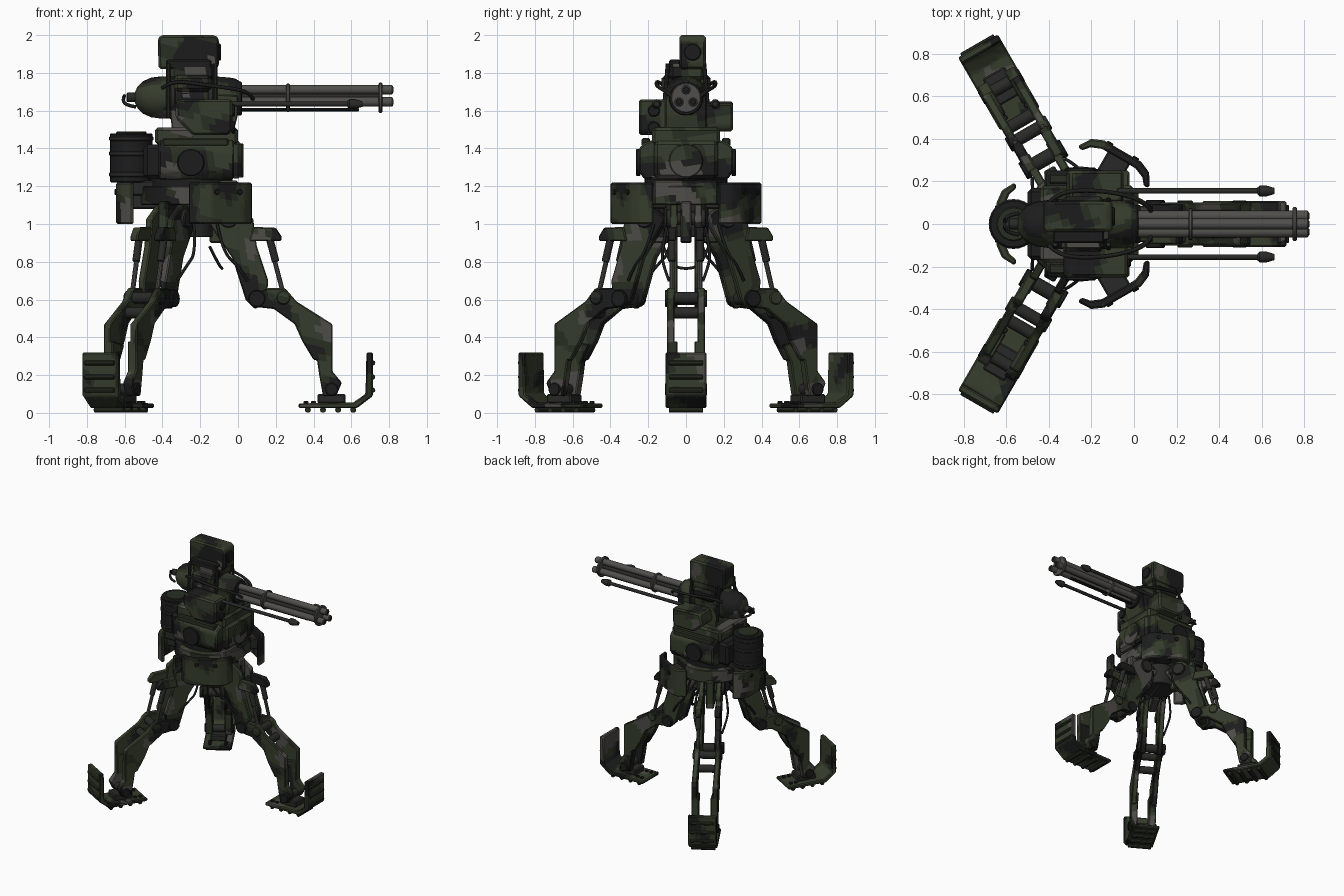
import bpy, bmesh, math
from mathutils import Vector, Matrix, noise

if "Cube" in bpy.data.objects:
    bpy.data.objects.remove(bpy.data.objects["Cube"])

PAL = {"matte black": (0.012, 0.012, 0.012), "camo green": (0.036, 0.046, 0.025),
       "camo grey": (0.075, 0.072, 0.064), "dark green": (0.022, 0.028, 0.016),
       "barrel metal": (0.08, 0.078, 0.072), "dark metal": (0.022, 0.022, 0.021)}
MATS = {}
for n, c in PAL.items():
    MATS[n] = bpy.data.materials.new(n)
    MATS[n].diffuse_color = (*c, 1)
K, G, A, D, B, S = PAL.keys()
CAMO = "camo"
M = Matrix.Identity(4)          # current placement, changed while building legs


def finish(name, bm, mat, bevel=0.0, bias=0.0):
    bmesh.ops.recalc_face_normals(bm, faces=bm.faces)
    if bevel:
        es = [e for e in bm.edges if len(e.link_faces) == 2 and e.calc_face_angle(0) > 0.6]
        bmesh.ops.bevel(bm, geom=es, offset=bevel, segments=1, affect='EDGES', clamp_overlap=True)
    bm.transform(M)
    names = [mat]
    for f in bm.faces:
        f.smooth = True
    if mat == CAMO:             # cut into skewed cells, then colour the cells by noise
        names = [K, G, A, D]
        for d in ((1, .3, .15), (-.3, 1, .2), (.25, -.15, 1)):
            d = Vector(d).normalized()
            t = [v.co.dot(d) for v in bm.verts]
            step = 0.035
            for i in range(math.ceil(min(t) / step), math.floor(max(t) / step) + 1):
                bmesh.ops.bisect_plane(bm, geom=bm.verts[:] + bm.edges[:] + bm.faces[:],
                                       plane_co=d * (i * step), plane_no=d)
        for f in bm.faces:
            p = f.calc_center_median()
            a = noise.noise(p * 6.0) + bias
            b = noise.noise(p * 5.0 + Vector((7.3, 2.1, 4.7)))
            f.material_index = 2 if b > 0.33 else 1 if a > 0.06 else 3 if a > -0.08 else 0
    me = bpy.data.meshes.new(name)
    bm.to_mesh(me)
    bm.free()
    me.set_sharp_from_angle(angle=math.radians(35))
    for n in names:
        me.materials.append(MATS[n])
    ob = bpy.data.objects.new(name, me)
    bpy.context.collection.objects.link(ob)
    return ob


def prism(name, pts, a, b, mat, axis='y', bevel=0.006, bias=0.0):
    """Extrude a 2D profile along an axis: y uses (x,z), x uses (y,z), z uses (x,y)."""
    put = {'y': lambda p, t: (p[0], t, p[1]), 'x': lambda p, t: (t, p[0], p[1]),
           'z': lambda p, t: (p[0], p[1], t)}[axis]
    bm = bmesh.new()
    lo = [bm.verts.new(put(p, a)) for p in pts]
    hi = [bm.verts.new(put(p, b)) for p in pts]
    bm.faces.new(lo)
    bm.faces.new(hi)
    for i in range(len(pts)):
        j = (i + 1) % len(pts)
        bm.faces.new((lo[i], lo[j], hi[j], hi[i]))
    return finish(name, bm, mat, bevel, bias)


def box(name, x0, x1, y0, y1, z0, z1, mat, bevel=0.008, bias=0.0):
    return prism(name, [(x0, z0), (x1, z0), (x1, z1), (x0, z1)], y0, y1, mat, 'y', bevel, bias)


def lathe(name, p, q, prof, mat, seg=20, bias=0.0):
    """Turned part from p towards q; prof lists (distance, radius)."""
    p, q = Vector(p), Vector(q)
    rot = (q - p).to_track_quat('Z', 'Y')
    bm = bmesh.new()
    rings = [[bm.verts.new(p + rot @ Vector((r * math.cos(k * math.tau / seg), r * math.sin(k * math.tau / seg), h)))
              for k in range(seg)] for h, r in prof]
    for r0, r1 in zip(rings, rings[1:]):
        for k in range(seg):
            bm.faces.new((r0[k], r0[k - 1], r1[k - 1], r1[k]))
    bm.faces.new(rings[0])
    bm.faces.new(rings[-1])
    return finish(name, bm, mat, 0, bias)


def cyl(name, p, q, r, mat, seg=16, bias=0.0):
    L, c = (Vector(q) - Vector(p)).length, min(0.005, r * .2)
    return lathe(name, p, q, [(0, r - c), (c, r), (L - c, r), (L, r - c)], mat, seg, bias)


def hose(name, pts, r, mat):
    cu = bpy.data.curves.new(name, 'CURVE')
    cu.dimensions, cu.bevel_depth, cu.bevel_resolution, cu.resolution_u = '3D', r, 2, 6
    sp = cu.splines.new('NURBS')
    sp.points.add(len(pts) - 1)
    for s, p in zip(sp.points, pts):
        s.co = (*(M @ Vector(p)), 1)
    sp.use_endpoint_u, sp.order_u = True, 3
    cu.materials.append(MATS[mat])
    bpy.context.collection.objects.link(bpy.data.objects.new(name, cu))


HUB = -0.25
THIGH = [(.08, 1.03), (.13, .95), (.22, .82), (.29, .6), (.34, .55), (.4, .58), (.41, .7), (.35, .88), (.33, 1.03), (.2, 1.12)]
SHIN_TOP = [(.32, .62), (.35, .56), (.44, .55), (.55, .47), (.59, .38), (.65, .28), (.75, .27), (.75, .47), (.56, .59), (.5, .66), (.41, .66)]
SHIN_LOW = [(.62, .36), (.67, .27), (.68, .2), (.7, .09), (.77, .09), (.8, .16), (.75, .22), (.75, .38)]

# Three legs, each built along local +x from the hub
for n in range(3):
    M = Matrix.Translation((HUB, 0, 0)) @ Matrix.Rotation(n * math.tau / 3, 4, 'Z')
    for s in (-1, 1):
        prism("thigh_plate", THIGH, s * .045, s * .085, CAMO, bias=.08)
        prism("shin_plate", SHIN_TOP, s * .06, s * .1, CAMO, bias=-.02)
        prism("lower_shin_plate", SHIN_LOW, s * .045, s * .1, CAMO)
        cyl("piston_sleeve", (.41, s * .075, .95), (.45, s * .075, .8), .02, S, 12)
        cyl("piston_rod", (.44, s * .075, .82), (.49, s * .075, .63), .013, B, 10)
        cyl("hip_bolt", (.2, s * .08, 1.03), (.2, s * .105, 1.03), .05, S)
        cyl("knee_cap", (.35, s * .085, .605), (.35, s * .112, .605), .045, K)
        cyl("link_cap", (.49, s * .085, .61), (.49, s * .11, .61), .037, CAMO)
        cyl("ankle_cap", (.745, s * .095, .125), (.745, s * .11, .125), .035, K)
        prism("piston_bracket", [(.31, .91), (.48, .91), (.48, .935), (.45, .98), (.33, .985)], s * .05, s * .095, CAMO)
        hose("leg_hose", [(.14, s * .1, 1.0), (.17, s * .13, .85), (.25, s * .12, .78), (.3, s * .09, .7)], .008, K)
    cyl("hip_axle", (.2, -.085, 1.03), (.2, .085, 1.03), .035, S)
    cyl("knee_axle", (.35, -.09, .605), (.35, .09, .605), .035, S)
    cyl("link_axle", (.49, -.09, .61), (.49, .09, .61), .03, S)
    cyl("shin_axle", (.56, -.07, .53), (.56, .07, .53), .03, S)
    cyl("ankle_axle", (.745, -.1, .125), (.745, .1, .125), .03, S)
    box("hip_link", .1, .3, -.03, .03, .9, 1.12, CAMO)
    box("ankle_block", .67, .82, -.06, .06, .05, .1, S)
    # foot: bent sole with raised toe guard and grip ribs
    prism("foot_sole", [(.57, .025), (.88, .025), (.965, .09), (.965, .32), (.93, .32), (.925, .1), (.86, .055), (.57, .05)],
          -.108, .108, CAMO, bevel=.007, bias=.1)
    for z in (.12, .19, .265):
        cyl("toe_rib", (.963, -.09, z), (.963, .09, z), .014, D, 10)
    for x in (.62, .7, .78, .86):
        cyl("sole_rib", (x, -.09, .016), (x, .09, .016), .016, D, 10)
    for x in (.61, .65):
        for y in (-.06, .06):
            cyl("sole_bolt", (x, y, .045), (x, y, .062), .014, K, 8)
    # armour skirt plate between this leg and the next
    M = Matrix.Translation((HUB, 0, 0)) @ Matrix.Rotation((n + .5) * math.tau / 3, 4, 'Z')
    prism("skirt_plate", [(.31, -.195), (.37, -.157), (.395, -.1), (.395, .1), (.37, .157), (.31, .195),
                          (.3, .17), (.335, .14), (.355, .09), (.355, -.09), (.335, -.14), (.3, -.17)],
          1.0, 1.22, CAMO, 'z', .008, .1)
    box("skirt_arm", .15, .37, -.06, .06, 1.08, 1.17, S)
    for y in (-.07, .07):
        cyl("skirt_bolt", (.39, y, 1.17), (.403, y, 1.17), .016, K, 8)
M = Matrix.Identity(4)

# Hub and turntable
cyl("hub_core", (HUB, 0, .93), (HUB, 0, 1.14), .12, S, 24)
cyl("hub_disc", (HUB, 0, 1.1), (HUB, 0, 1.2), .27, CAMO, 32)
cyl("turntable", (HUB, 0, 1.19), (HUB, 0, 1.25), .22, K, 32)
box("hub_front_panel", -.1, .0, -.17, .17, 1.1, 1.23, CAMO)
hose("belly_cable", [(-.15, -.12, .88), (-.1, -.08, .78), (-.08, 0, .76), (-.1, .08, .78), (-.15, .12, .88)], .008, K)

# Main body with chamfered sides
prism("main_body", [(-.25, 1.28), (-.22, 1.235), (.22, 1.235), (.25, 1.28), (.25, 1.4), (.22, 1.43), (.16, 1.45),
                    (-.16, 1.45), (-.22, 1.43), (-.25, 1.4)], -.42, -.02, CAMO, 'x', .01, -.15)
box("body_nose", -.04, .02, -.17, .17, 1.24, 1.44, CAMO, .02)
box("body_tail", -.5, -.4, -.17, .17, 1.24, 1.42, K, .02)
box("body_top", -.44, .0, -.18, .18, 1.42, 1.51, CAMO, .015)
cyl("nose_disc", (.0, 0, 1.335), (.03, 0, 1.335), .09, CAMO, 24)
for s in (-1, 1):
    cyl("side_disc", (HUB, s * .24, 1.325), (HUB, s * .265, 1.325), .072, K, 24)
    box("side_rail", -.4, -.05, s * .19, s * .235, 1.41, 1.455, D)

# Ammunition drum at the rear
cyl("ammo_drum", (-.565, 0, 1.22), (-.565, 0, 1.48), .112, K, 28)
for z in (1.25, 1.36, 1.44):
    cyl("drum_band", (-.565, 0, z), (-.565, 0, z + .025), .117, S, 28)
box("drum_shelf", -.64, -.4, -.09, .09, 1.15, 1.23, S)
cyl("drum_lid", (-.565, 0, 1.475), (-.565, 0, 1.49), .08, D, 24)

# Gun cradle and side modules
prism("cradle", [(-.35, 1.5), (-.02, 1.5), (-.0, 1.58), (-.0, 1.68), (-.3, 1.7), (-.36, 1.6)], -.11, .11, CAMO)
prism("sensor_module", [(-.24, 1.47), (-.05, 1.47), (-.03, 1.5), (-.03, 1.66), (-.31, 1.66), (-.33, 1.64), (-.33, 1.56)],
      -.25, -.1, CAMO, 'y', .012, -.12)
prism("feed_module", [(-.24, 1.49), (-.07, 1.49), (-.05, 1.52), (-.05, 1.64), (-.3, 1.65), (-.32, 1.56)],
      .1, .25, CAMO, 'y', .012)
for z in (1.51, 1.6):
    cyl("sensor_lens", (-.035, -.17, z), (-.015, -.17, z), .032, K, 16)

# Gun housing: rounded rear, straight middle
lathe("gun_housing", (-.545, 0, 1.67), (0, 0, 1.67),
      [(0, .03), (.012, .055), (.04, .085), (.085, .105), (.14, .112), (.42, .112), (.5, .105), (.53, .1), (.555, .085)],
      CAMO, 28, .05)
for x in (-.36, -.16):
    cyl("housing_band", (x, 0, 1.67), (x + .03, 0, 1.67), .118, S, 28)
cyl("rear_knob", (-.59, 0, 1.67), (-.53, 0, 1.67), .025, S, 12)
for s in (-1, 1):
    hose("rear_handle", [(-.54, s * .05, 1.62), (-.6, s * .04, 1.63), (-.61, 0, 1.665), (-.6, s * .02, 1.68)], .009, K)
    hose("top_hose", [(-.4, s * .1, 1.72), (-.35, s * .15, 1.76), (-.2, s * .16, 1.74), (-.05, s * .14, 1.72),
                      (.06, s * .1, 1.7), (.08, s * .06, 1.66)], .01, K)
    # thin side rods with tips
    cyl("side_rod", (-.08, s * .155, 1.635), (.6, s * .155, 1.635), .013, S, 12)
    lathe("rod_tip", (.58, s * .155, 1.635), (.66, s * .155, 1.635), [(0, .017), (.01, .026), (.04, .026), (.08, .014)], S, 12)

# Rotary barrels with clamps
cyl("barrel_root", (-.02, 0, 1.665), (.02, 0, 1.665), .09, K, 24)
for k in range(3):
    a = math.pi / 2 + k * math.tau / 3
    y, z = .043 * math.cos(a), 1.668 + .043 * math.sin(a)
    cyl("barrel", (0, y, z), (.82, y, z), .025, B, 16)
    cyl("bore", (.818, y, z), (.823, y, z), .016, K, 12)
for x, r in ((.255, .075), (.745, .08)):
    cyl("barrel_clamp", (x, 0, 1.668), (x + .02, 0, 1.668), r, B, 24)
cyl("barrel_shaft", (0, 0, 1.668), (.76, 0, 1.668), .022, S, 12)
cyl("under_rod", (0, 0, 1.605), (.64, 0, 1.605), .009, K, 10)

# Sight box on posts
prism("sight_box", [(-.42, 1.82), (-.11, 1.82), (-.1, 1.85), (-.1, 1.98), (-.12, 2.0), (-.41, 2.0), (-.425, 1.98)],
      -.035, .105, CAMO, 'y', .012, .05)
box("sight_lower", -.36, -.12, -.09, .1, 1.76, 1.85, CAMO, .02)
box("sight_side", -.38, -.14, -.09, -.03, 1.82, 1.87, K)
box("sight_saddle", -.34, -.14, -.13, .13, 1.7, 1.79, CAMO, .02)
cyl("sight_lens", (-.105, .035, 1.91), (-.09, .035, 1.91), .045, K, 20)
for x in (-.37, -.12):
    for y in (-.12, .12):
        cyl("sight_post", (x, y, 1.56), (x, y * .8, 1.85), .012, S, 10)

for m in bpy.data.materials:
    if m.users and not m.is_grease_pencil:
        m.use_nodes = True
        m.node_tree.nodes["Principled BSDF"].inputs["Base Color"].default_value = m.diffuse_color
